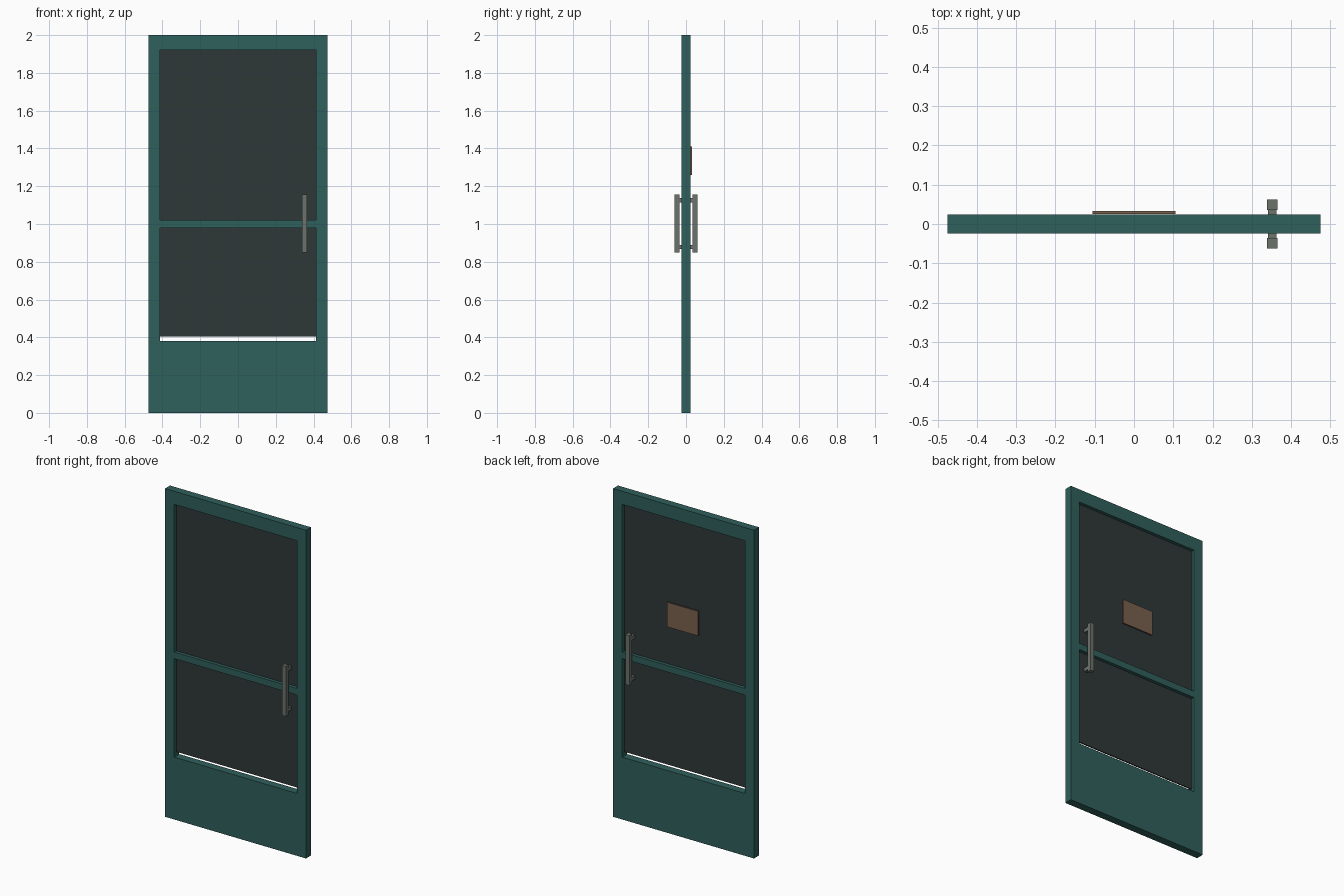
import bpy

cube = bpy.data.objects.get("Cube")
if cube:
    bpy.data.objects.remove(cube, do_unlink=True)


def material(name, rgb):
    m = bpy.data.materials.new(name)
    m.use_nodes = True
    m.diffuse_color = (*rgb, 1)
    m.node_tree.nodes["Principled BSDF"].inputs["Base Color"].default_value = (*rgb, 1)
    return m


teal = material("teal paint", (0.028, 0.115, 0.105))
glass = material("dark glass", (0.028, 0.038, 0.038))
metal = material("grey metal", (0.15, 0.17, 0.15))
card = material("brown card", (0.19, 0.12, 0.075))


def box(name, x, y, z, mat):
    """Box spanning the given (low, high) range on each axis."""
    spans = (x, y, z)
    bpy.ops.mesh.primitive_cube_add(size=1, location=[(a + b) / 2 for a, b in spans])
    ob = bpy.context.object
    ob.name = name
    ob.scale = [b - a for a, b in spans]
    bpy.ops.object.transform_apply(location=False, rotation=False, scale=True)
    ob.data.materials.append(mat)
    return ob


W, IN, T = 0.475, 0.413, 0.024      # half width, half opening, half thickness
SILL, HEAD = 0.38, 1.92
depth = (-T, T)

# Door frame: slab with the opening cut through it
frame = box("door_frame", (-W, W), depth, (0, 2), teal)
cutter = box("opening_cutter", (-IN, IN), (-0.1, 0.1), (SILL, HEAD), teal)
cut = frame.modifiers.new("opening", "BOOLEAN")
cut.operation, cut.solver, cut.object = "DIFFERENCE", "EXACT", cutter
bpy.context.view_layer.objects.active = frame
bpy.ops.object.modifier_apply(modifier=cut.name)
bpy.data.objects.remove(cutter, do_unlink=True)

# Middle rail and the glass, which stops short of the sill
box("middle_rail", (-IN, IN), depth, (0.98, 1.02), teal)
box("glass_pane", (-IN, IN), (-0.004, 0.004), (0.405, HEAD), glass)

# Notice on the back
box("notice_card", (-0.105, 0.105), (0.025, 0.033), (1.26, 1.41), card)

# Pull handles on both sides, each on two standoffs
HX = 0.352
for side, s in (("front", -1), ("back", 1)):
    box(side + "_handle", (HX - 0.0135, HX + 0.0135), sorted((s * 0.035, s * 0.062)),
        (0.85, 1.155), metal)
    for level, z in (("lower", 0.878), ("upper", 1.126)):
        box(f"{side}_{level}_standoff", (HX - 0.011, HX + 0.011),
            sorted((0, s * 0.036)), (z - 0.011, z + 0.011), metal)
